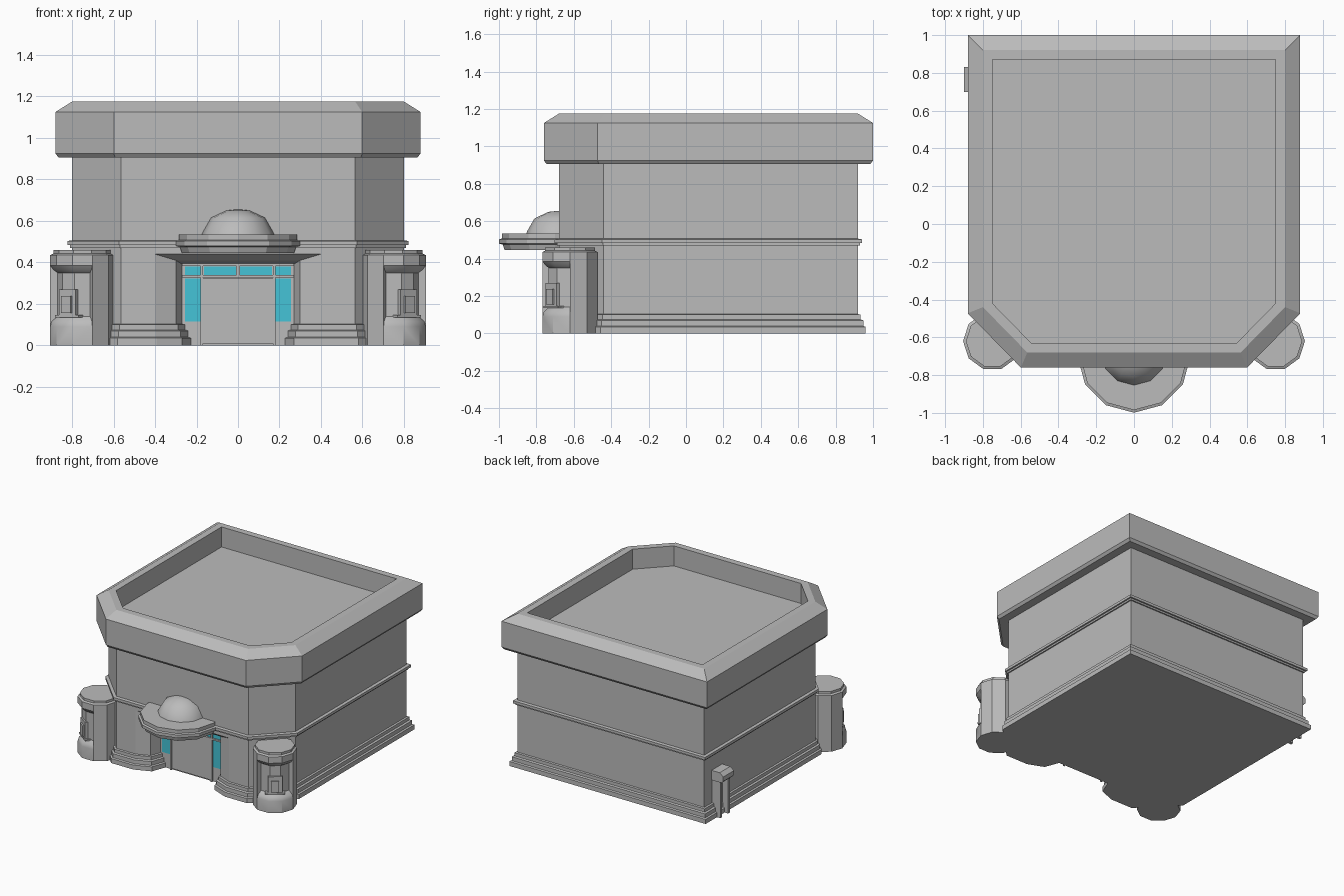
import bpy, bmesh
from math import sin, cos, radians
from mathutils import Vector, Matrix

if "Cube" in bpy.data.objects:
    bpy.data.objects.remove(bpy.data.objects["Cube"], do_unlink=True)


def material(name, rgb):
    m = bpy.data.materials.new(name)
    m.use_nodes = True
    m.diffuse_color = (*rgb, 1)
    m.node_tree.nodes["Principled BSDF"].inputs["Base Color"].default_value = (*rgb, 1)
    return m


STONE = material("grey stone", (0.5, 0.5, 0.5))
GLASS = material("cyan glass", (0.06, 0.55, 0.68))


def finish(name, bm, mat=STONE, smooth=None):
    bmesh.ops.recalc_face_normals(bm, faces=bm.faces)
    me = bpy.data.meshes.new(name)
    bm.to_mesh(me)
    bm.free()
    me.materials.append(mat)
    ob = bpy.data.objects.new(name, me)
    bpy.context.collection.objects.link(ob)
    if smooth:
        bpy.ops.object.select_all(action="DESELECT")
        ob.select_set(True)
        bpy.context.view_layer.objects.active = ob
        bpy.ops.object.shade_smooth_by_angle(angle=radians(smooth))
    return ob


def skin(bm, rings, closed=True):
    """Join equal rings of points with quads and cap both ends."""
    rows = [[bm.verts.new(p) for p in r] for r in rings]
    n = len(rows[0])
    for a, b in zip(rows, rows[1:]):
        for i in range(n if closed else n - 1):
            j = (i + 1) % n
            bm.faces.new((a[i], a[j], b[j], b[i]))
    if closed:
        bm.faces.new(rows[0])
        bm.faces.new(rows[-1])
    else:
        for i in (0, n - 1):
            bm.faces.new([r[i] for r in rows])


def offset(path, d, closed):
    """Mitred outward offset of a counter-clockwise plan path."""
    pts = [Vector(p) for p in path]
    n, out = len(pts), []
    for i, p in enumerate(pts):
        before = p - pts[i - 1] if closed or i else pts[1] - p
        after = pts[(i + 1) % n] - p if closed or i < n - 1 else before
        a, b = (Vector((v.y, -v.x)).normalized() for v in (before, after))
        out.append(p + (a + b) * d / (1 + a.dot(b)))
    return out


def sweep(name, path, profile, closed=True):
    bm = bmesh.new()
    skin(bm, [[(p.x, p.y, z) for p in offset(path, d, closed)] for d, z in profile], closed)
    return finish(name, bm)


def box(name, lo, hi, mat=STONE, place=None):
    bm = bmesh.new()
    lo, hi = Vector(lo), Vector(hi)
    bmesh.ops.create_cube(bm, size=1, matrix=Matrix.Translation((lo + hi) / 2) @ Matrix.Diagonal((*(hi - lo), 1)))
    if place:
        bm.transform(place)
    return finish(name, bm, mat)


def lathe(name, centre, profile, sides, smooth=None):
    bm = bmesh.new()
    turn = [radians(360 * i / sides - 90) for i in range(sides)]
    skin(bm, [[(centre[0] + r * cos(t), centre[1] + r * sin(t), z) for t in turn] for r, z in profile])
    return finish(name, bm, smooth=smooth)


def mirrored(half):
    return half + [(-x, y) for x, y in reversed(half)]


# Main building: plan with chamfered front corners and a splayed entrance
corners = [(0.565, -0.68), (0.80, -0.44), (0.80, 0.92)]
plan = mirrored(corners)
entrance = [(0.30, -0.64), (0.40, -0.68)]
sweep("lower_walls", mirrored([(0.27, -0.56)] + entrance + corners), [(0, 0), (0, 0.44)])
sweep("upper_walls", plan, [(0, 0.44), (0, 0.92)])
sweep("roof_parapet", plan, [(-0.06, 0.905), (0.065, 0.905), (0.08, 0.925), (0.08, 1.125),
                             (0, 1.175), (-0.05, 1.175), (-0.05, 1.02)])
sweep("belt_moulding", plan, [(-0.01, 0.47), (0.01, 0.47), (0.01, 0.483), (0.022, 0.483),
                              (0.022, 0.503), (-0.01, 0.508)])
sweep("stepped_plinth", mirrored([(0.2475, -0.50)] + entrance + corners),
      [(-0.01, 0), (0.04, 0), (0.04, 0.035), (0.028, 0.04), (0.028, 0.07),
       (0.014, 0.075), (0.014, 0.1), (-0.01, 0.105)], closed=False)

# Sloping soffit over the entrance
bm = bmesh.new()
for s in (-1, 1):
    for p in ((0.40, -0.68, 0.44), (0.30, -0.64, 0.41), (0.27, -0.55, 0.39), (0.27, -0.55, 0.44)):
        bm.verts.new((s * p[0], p[1], p[2]))
bmesh.ops.convex_hull(bm, input=bm.verts)
finish("entrance_soffit", bm)

# Door, frame bars and glazing
DOOR_Y = -0.56
box("door", (-0.17, DOOR_Y - 0.008, 0.01), (0.17, DOOR_Y + 0.01, 0.325))
box("transom_bar", (-0.27, DOOR_Y - 0.015, 0.326), (0.27, DOOR_Y + 0.01, 0.338))
box("head_bar", (-0.27, DOOR_Y - 0.015, 0.383), (0.27, DOOR_Y + 0.01, 0.4))
box("centre_mullion", (-0.007, DOOR_Y - 0.015, 0.335), (0.007, DOOR_Y + 0.01, 0.385))
for side, s in (("left", 1), ("right", -1)):
    def pane(name, x0, x1, z0, z1, depth, mat):
        a, b = sorted((s * x0, s * x1))
        box(side + "_" + name, (a, DOOR_Y - depth, z0), (b, DOOR_Y + 0.005, z1), mat)
    pane("door_mullion", 0.168, 0.18, 0, 0.385, 0.015, STONE)
    pane("side_window", 0.181, 0.255, 0.115, 0.323, 0.006, GLASS)
    pane("outer_transom_window", 0.181, 0.255, 0.34, 0.381, 0.006, GLASS)
    pane("inner_transom_window", 0.009, 0.165, 0.34, 0.381, 0.006, GLASS)

# Rounded canopy with dome
lathe("canopy", (0, -0.70), [(0.27, 0.445), (0.28, 0.475), (0.299, 0.48), (0.299, 0.503),
                             (0.285, 0.508), (0.285, 0.535)], 12)
lathe("canopy_dome", (0, -0.68), [(0.175, 0.53), (0.17, 0.545), (0.13, 0.615), (0.055, 0.65), (0.01, 0.655)],
      12, smooth=50)

# Corner towers: full-width drums with a recessed niche facing outward
R, NICHE = 0.155, 0.12
tower_rows = [(0, R, R), (0.09, R, R), (0.115, R, 0.148), (0.14, R, NICHE), (0.35, R, NICHE),
              (0.365, R, 0.14), (0.385, R, R), (0.435, R, R), (0.442, 0.14, 0.14), (0.46, 0.14, 0.14)]
columns = [(180 + 36 * i, True) for i in range(4)] + [(288 + 36 * i, False) for i in range(8)]
for side, s in (("left", 1), ("right", -1)):
    cx, cy = s * 0.75, -0.62
    bm = bmesh.new()
    skin(bm, [[(cx - s * (n if deep else f) * cos(radians(a)), cy + (n if deep else f) * sin(radians(a)), z)
               for a, deep in columns] for z, f, n in tower_rows])
    bmesh.ops.remove_doubles(bm, verts=bm.verts, dist=0.0005)
    finish(side + "_tower", bm, smooth=35)
    # Small panel and ledge set in the niche
    angle = radians(234 if s < 0 else 306)
    place = Matrix.Translation((cx, cy, 0)) @ Matrix.Rotation(angle, 4, "Z")
    box(side + "_niche_panel", (0.10, -0.05, 0.14), (0.125, 0.05, 0.27), place=place)
    box(side + "_niche_box", (0.12, -0.028, 0.155), (0.137, 0.028, 0.238), place=place)
    box(side + "_niche_ledge", (0.09, -0.07, 0.135), (0.13, 0.07, 0.146), place=place)

# Utility booth on the side wall near the back
box("booth_back", (-0.82, 0.71, 0), (-0.79, 0.82, 0.3))
for name, y in (("front", 0.705), ("rear", 0.80)):
    box("booth_" + name + "_post", (-0.87, y, 0), (-0.79, y + 0.022, 0.3))
bm = bmesh.new()
skin(bm, [[(x0, 0.70, z), (-0.79, 0.70, z), (-0.79, 0.83, z), (x0, 0.83, z)]
          for x0, z in ((-0.885, 0.28), (-0.9, 0.295), (-0.9, 0.33), (-0.87, 0.355))])
finish("booth_cap", bm)
